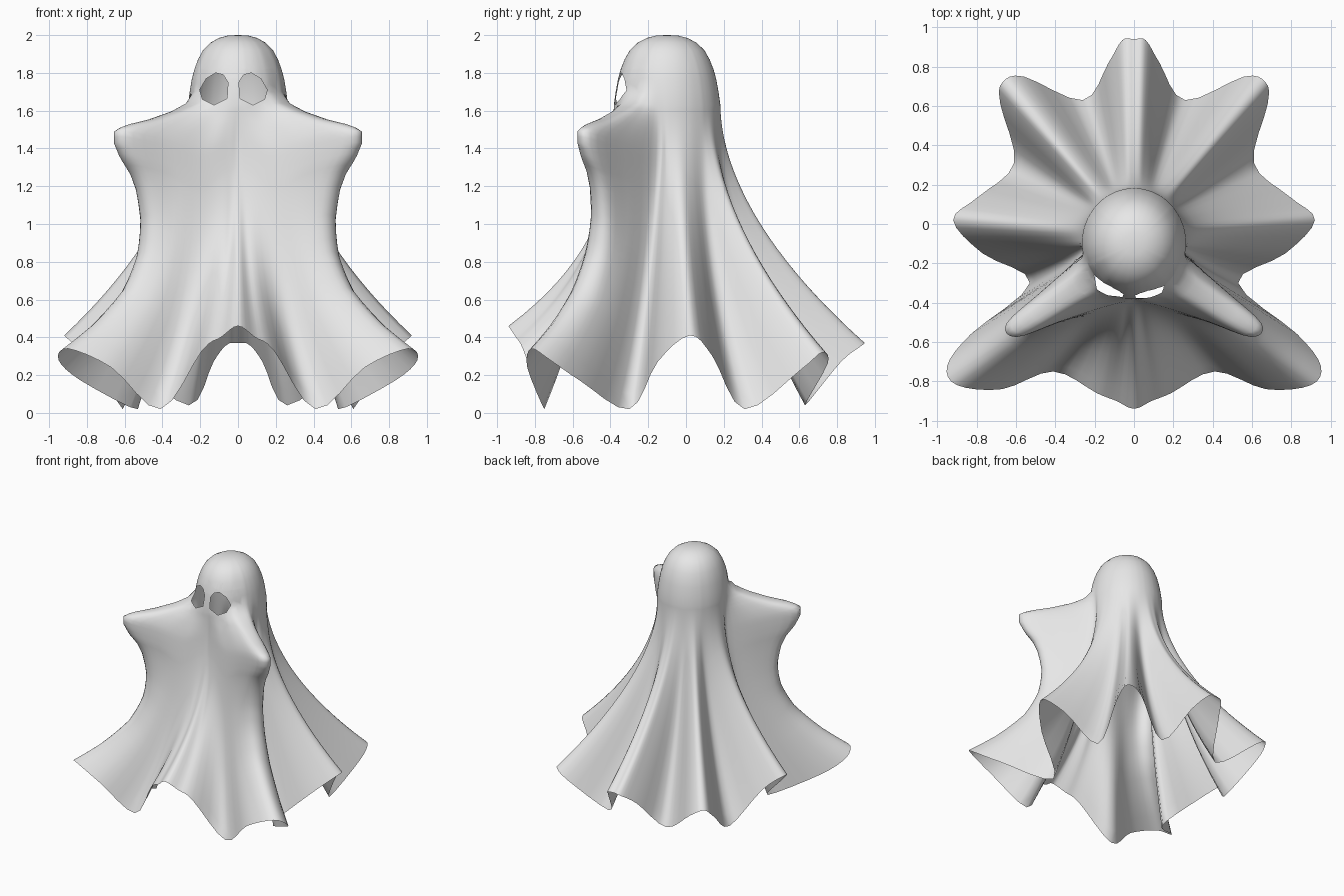
import bpy, bmesh
from math import sin, cos, radians
from mathutils import Vector

cube = bpy.data.objects.get("Cube")
if cube:
    bpy.data.objects.remove(cube, do_unlink=True)

# Cloth colour
cloth = bpy.data.materials.new("pale_grey_cloth")
cloth.use_nodes = True
cloth.diffuse_color = (0.8, 0.8, 0.8, 1)
cloth.node_tree.nodes["Principled BSDF"].inputs["Base Color"].default_value = (0.8, 0.8, 0.8, 1)

CENTRE_Y, NECK_Z, STEPS = -0.1, 1.63, 4

# Folds from front to back: head angle, hem point, flare power, arm weight
FOLDS = [
    (-90, (0.00, -0.94, 0.46), 2.8, 0.0),
    (-85, (0.09, -0.90, 0.40), 2.7, 0.03),
    (-79, (0.19, -0.86, 0.33), 2.4, 0.08),
    (-68, (0.41, -0.75, 0.02), 1.7, 0.22),
    (-58, (0.67, -0.84, 0.24), 2.1, 0.55),
    (-47, (0.90, -0.82, 0.34), 2.35, 0.97),
    (-29, (0.95, -0.72, 0.28), 2.35, 0.97),
    (-20, (0.83, -0.56, 0.17), 2.2, 0.45),
    (-11, (0.53, -0.30, 0.02), 1.9, 0.0),
    (0, (0.77, -0.15, 0.27), 1.95, 0.0),
    (13, (0.92, 0.02, 0.41), 1.95, 0.0),
    (26, (0.79, 0.14, 0.30), 1.95, 0.0),
    (39, (0.61, 0.31, 0.02), 1.9, 0.0),
    (46, (0.68, 0.61, 0.23), 1.95, 0.0),
    (53, (0.67, 0.72, 0.32), 1.85, 0.0),
    (60, (0.56, 0.75, 0.26), 1.9, 0.0),
    (69, (0.26, 0.63, 0.04), 1.85, 0.0),
    (78, (0.13, 0.82, 0.27), 1.9, 0.0),
    (84, (0.06, 0.935, 0.36), 1.85, 0.0),
    (90, (0.00, 0.94, 0.37), 1.85, 0.0),
]
# Head dome: share of neck radius, height
DOME = [(0.2, 1.998), (0.38, 1.985), (0.55, 1.96), (0.7, 1.92), (0.8, 1.87),
        (0.87, 1.82), (0.92, 1.77), (0.965, 1.7)]
# Raised arm: depth down the cloth, outward reach, lift
ARM = [(0, 0.05, 0.01), (0.04, 0.15, 0.02), (0.08, 0.29, 0.03), (0.13, 0.45, 0.06),
       (0.16, 0.5, 0.07), (0.2, 0.49, 0.06), (0.25, 0.44, 0.05), (0.32, 0.33, 0.03),
       (0.45, 0.215, 0), (0.6, 0.11, 0), (0.75, 0.03, 0), (0.9, 0, 0), (1, 0, 0)]
DEPTHS = [0.02 * i for i in range(15)] + [0.3 + 0.05 * i for i in range(15)]


def arm_offset(u):
    for a, b in zip(ARM, ARM[1:]):
        if u <= b[0]:
            t = (u - a[0]) / (b[0] - a[0])
            return [p + (q - p) * t for p, q in zip(a, b)][1:]
    return 0, 0


def fold_column(angle, hem, power, arm):
    """Points down one fold, from the crown to the hem."""
    a = radians(angle)
    ring = Vector((0.265 * cos(a), 0.282 * sin(a), 0))
    points = [Vector((ring.x * f, CENTRE_Y + ring.y * f, z)) for f, z in DOME]
    neck = Vector((ring.x, CENTRE_Y + ring.y, NECK_Z))
    for u in DEPTHS:
        p = neck.lerp(Vector(hem), u ** power)
        p.z = NECK_Z + (hem[2] - NECK_Z) * u
        reach, lift = arm_offset(u)
        points.append(p + arm * Vector((0.84 * reach, -0.54 * reach, lift)))
    return points


def spline(p0, p1, p2, p3, t):
    return 0.5 * (2 * p1 + (p2 - p0) * t + (2 * p0 - 5 * p1 + 4 * p2 - p3) * t ** 2
                  + (3 * p1 - p0 - 3 * p2 + p3) * t ** 3)


# Mirror the folds and smooth between them
half = [fold_column(*f) for f in FOLDS]
mirrored = [[Vector((-p.x, p.y, p.z)) for p in c] for c in half[-2:0:-1]]
columns = half + mirrored
n = len(columns)
bm = bmesh.new()
grid = []
for i in range(n):
    near = [columns[(i + k) % n] for k in (-1, 0, 1, 2)]
    for s in range(STEPS):
        line = []
        for quad in zip(*near):
            p = spline(*quad, s / STEPS)
            p.z = max(p.z, 0)
            line.append(bm.verts.new(p))
        grid.append(line)
crown = bm.verts.new((0, CENTRE_Y, 2))
for a, b in zip(grid, grid[1:] + grid[:1]):
    bm.faces.new((crown, a[0], b[0]))
    for j in range(len(a) - 1):
        bm.faces.new((a[j], a[j + 1], b[j + 1], b[j]))

# Eye holes
EYE = [(0.005, 1.75), (0.01, 1.665), (0.08, 1.63), (0.14, 1.66),
       (0.155, 1.71), (0.12, 1.77), (0.07, 1.80), (0.03, 1.79)]


def cut_eye(outline):
    sides = []
    mid = sum((Vector(p) for p in outline), Vector((0, 0))) / len(outline)
    for p, q in zip(outline, outline[1:] + outline[:1]):
        p, q = Vector(p), Vector(q)
        normal = Vector((q.y - p.y, p.x - q.x))
        if normal.dot(mid - p) > 0:
            normal = -normal
        sides.append((Vector((p.x, 0, p.y)), Vector((normal.x, 0, normal.y)).normalized()))

    def near_eye():
        found = []
        for f in bm.faces:
            c = f.calc_center_median()
            if c.y < -0.2 and abs(c.x - mid.x) < 0.12 and abs(c.z - mid.y) < 0.13:
                found.append(f)
        return found

    for co, no in sides:
        faces = near_eye()
        edges = {e for f in faces for e in f.edges}
        verts = {v for f in faces for v in f.verts}
        bmesh.ops.bisect_plane(bm, geom=faces + list(edges) + list(verts),
                               dist=1e-5, plane_co=co, plane_no=no)
    inside = [f for f in near_eye()
              if all((f.calc_center_median() - co).dot(no) < 0 for co, no in sides)]
    bmesh.ops.delete(bm, geom=inside, context='FACES')


cut_eye(EYE)
cut_eye([(-x - 0.048, z) for x, z in EYE])

bmesh.ops.recalc_face_normals(bm, faces=bm.faces[:])
mesh = bpy.data.meshes.new("draped_sheet")
bm.to_mesh(mesh)
bm.free()
mesh.materials.append(cloth)
mesh.shade_smooth()
sheet = bpy.data.objects.new("draped_sheet", mesh)
bpy.context.collection.objects.link(sheet)
